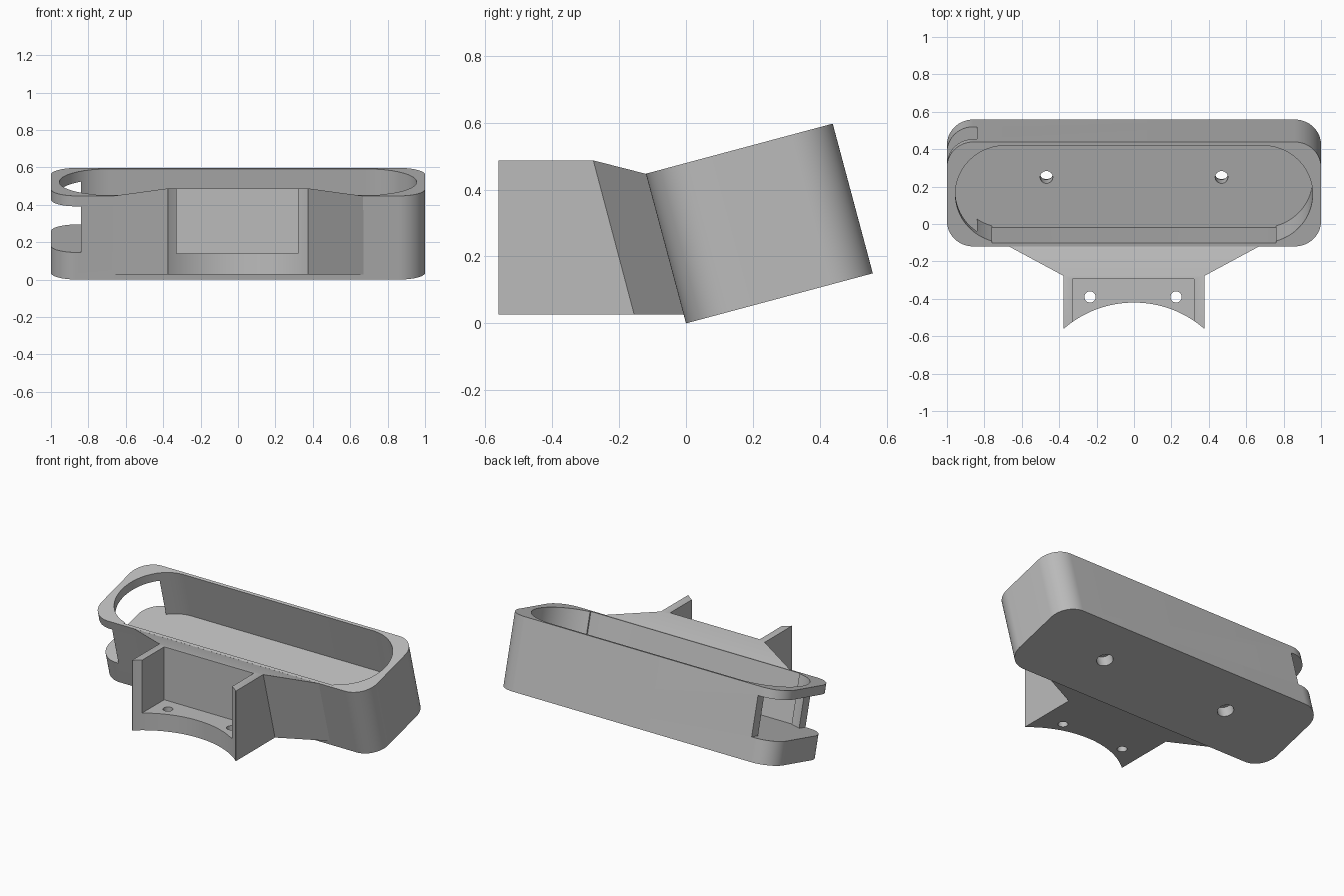
import bpy, bmesh
from math import radians, sin, cos, pi
from mathutils import Matrix, Vector

cube = bpy.data.objects.get("Cube")
if cube:
    bpy.data.objects.remove(cube, do_unlink=True)

grey = bpy.data.materials.new("plain_grey")
grey.use_nodes = True
COLOUR = (0.5, 0.5, 0.5, 1)
grey.diffuse_color = COLOUR
grey.node_tree.nodes["Principled BSDF"].inputs["Base Color"].default_value = COLOUR

TILT = radians(15)
DEPTH, HEIGHT, FLOOR, WALL = 0.578, 0.463, 0.15, 0.02
MID = DEPTH / 2


def make_object(name, bm):
    bmesh.ops.recalc_face_normals(bm, faces=bm.faces)
    mesh = bpy.data.meshes.new(name)
    bm.to_mesh(mesh)
    bm.free()
    mesh.materials.append(grey)
    ob = bpy.data.objects.new(name, mesh)
    bpy.context.collection.objects.link(ob)
    return ob


def rounded_prism(name, half_x, y0, y1, z0, z1, radius, steps=24):
    """Rounded rectangle extruded upwards."""
    bm = bmesh.new()
    centres = [(half_x - radius, y1 - radius), (radius - half_x, y1 - radius),
               (radius - half_x, y0 + radius), (half_x - radius, y0 + radius)]
    pts = []
    for q, (cx, cy) in enumerate(centres):
        for i in range(steps + 1):
            a = (q + i / steps) * pi / 2
            pts.append((cx + radius * cos(a), cy + radius * sin(a), z0))
    face = bm.faces.new([bm.verts.new(p) for p in pts])
    bmesh.ops.remove_doubles(bm, verts=bm.verts, dist=0.0001)
    top = bmesh.ops.extrude_face_region(bm, geom=list(bm.faces))["geom"]
    bmesh.ops.translate(bm, vec=(0, 0, z1 - z0),
                        verts=[v for v in top if isinstance(v, bmesh.types.BMVert)])
    return make_object(name, bm)


def box(name, low, high):
    bm = bmesh.new()
    low, high = Vector(low), Vector(high)
    bmesh.ops.create_cube(bm, size=1, matrix=Matrix.Translation((low + high) / 2)
                          @ Matrix.Diagonal((*(high - low), 1)))
    return make_object(name, bm)


def cylinder(name, x, y, z0, z1, radius, sides=32):
    bm = bmesh.new()
    bmesh.ops.create_cone(bm, cap_ends=True, segments=sides, radius1=radius,
                          radius2=radius, depth=z1 - z0,
                          matrix=Matrix.Translation((x, y, (z0 + z1) / 2)))
    return make_object(name, bm)


def cut(target, cutter):
    cutter.hide_render = True
    mod = target.modifiers.new("cut", 'BOOLEAN')
    mod.operation, mod.solver, mod.object = 'DIFFERENCE', 'EXACT', cutter
    bpy.context.view_layer.objects.active = target
    bpy.ops.object.modifier_apply(modifier=mod.name)
    bpy.data.objects.remove(cutter, do_unlink=True)


def smooth(ob):
    bpy.ops.object.select_all(action='DESELECT')
    ob.select_set(True)
    bpy.context.view_layer.objects.active = ob
    bpy.ops.object.shade_smooth_by_angle(angle=radians(30))


# Tray: rounded block with a stadium pocket, built level and then tilted
tray = rounded_prism("tray", 1, 0, DEPTH, 0, HEIGHT, 0.14)
cut(tray, rounded_prism("pocket_cutter", 0.955, WALL, DEPTH - WALL, FLOOR, 0.6,
                        MID - WALL - 0.0005, 32))
# Squared-off front of the pocket
cut(tray, box("front_pocket_cutter", (-0.76, WALL, FLOOR), (0.76, MID, 0.6)))
# Open slot through the right end, leaving a thin rim above
cut(tray, box("end_slot_cutter", (-1.1, -0.1, FLOOR), (-0.84, 0.7, 0.405)))
# Screw holes with wider recesses underneath
for x in (-0.468, 0.468):
    cut(tray, cylinder("screw_cutter", x, MID + 0.01, -0.1, 0.3, 0.034))
    cut(tray, cylinder("recess_cutter", x, MID + 0.01, -0.1, 0.07, 0.05))
tilt = Matrix.Rotation(TILT, 4, 'X')
tray.data.transform(tilt)

# Bracket: block that flares out to meet the sloping front of the tray
low_back = tilt @ Vector((0, 0.01, 0.028))
high_back = tilt @ Vector((0, 0.01, HEIGHT - 0.006))
sections = [(0.377, -0.56, 0.027, -0.56, 0.487),
            (0.377, -0.155, 0.027, -0.277, 0.487),
            (0.69, low_back.y, 0.027, high_back.y, high_back.z)]
bm = bmesh.new()
rings = [[bm.verts.new(p) for p in ((-w, ya, za), (w, ya, za), (w, yb, zb), (-w, yb, zb))]
         for w, ya, za, yb, zb in sections]
for a, b in zip(rings, rings[1:]):
    for i in range(4):
        j = (i + 1) % 4
        bm.faces.new((a[i], a[j], b[j], b[i]))
bm.faces.new(rings[0])
bm.faces.new(rings[-1])
bracket = make_object("bracket", bm)
# Open recess, curved front and floor holes
cut(bracket, box("recess_cutter", (-0.329, -0.7, 0.14), (0.321, -0.295, 0.6)))
cut(bracket, cylinder("curve_cutter", 0, -0.994, -0.2, 0.7, 0.574, 128))
for x in (-0.235, 0.225):
    cut(bracket, cylinder("hole_cutter", x, -0.39, -0.2, 0.3, 0.03))

for part in (tray, bracket):
    smooth(part)
